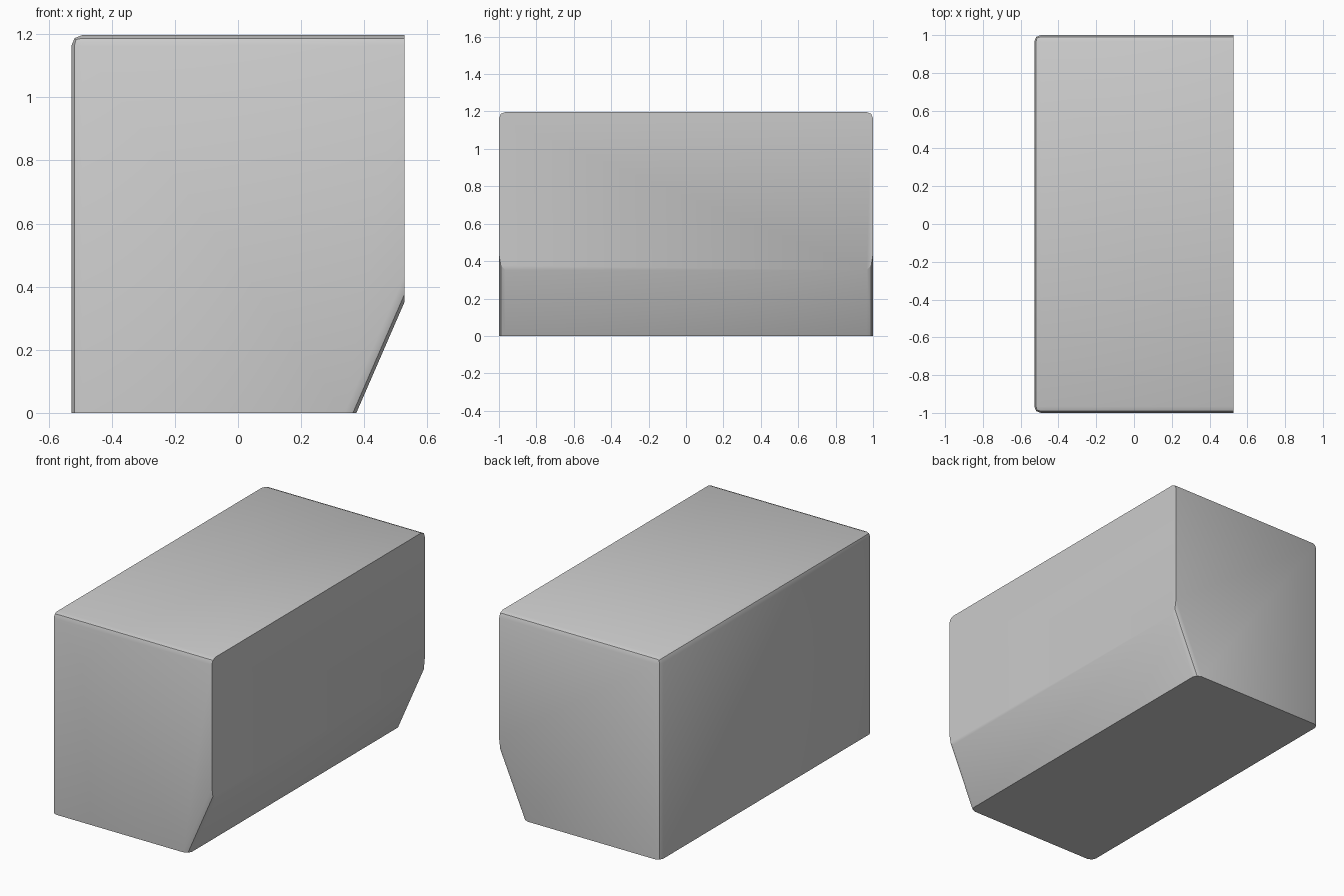
import bpy, bmesh, math

if "Cube" in bpy.data.objects:
    bpy.data.objects.remove(bpy.data.objects["Cube"])

W, H = 0.528, 1.197
# Side profile (x, z): block with a slanted lower right corner
profile = [(-W, 0), (0.375, 0), (W, 0.352), (W, H), (-W, H)]

bm = bmesh.new()
front = bm.faces.new([bm.verts.new((x, -1, z)) for x, z in profile])
res = bmesh.ops.extrude_face_region(bm, geom=[front], use_keep_orig=True)
for v in res["geom"]:
    if isinstance(v, bmesh.types.BMVert):
        v.co.y = 1
bmesh.ops.recalc_face_normals(bm, faces=bm.faces)


# Rounded edges: end-face rims on the top, left and slant, plus the top left edge
def is_rounded(e):
    m = (e.verts[0].co + e.verts[1].co) / 2
    if abs(m.y) < 0.5:
        return m.x < -0.5 and m.z > 1
    return m.z > 0.01 and m.x < W - 0.01


bmesh.ops.bevel(bm, geom=[e for e in bm.edges if is_rounded(e)], offset=0.034,
                offset_type='OFFSET', segments=2, profile=0.5, affect='EDGES')
bmesh.ops.recalc_face_normals(bm, faces=bm.faces)

mesh = bpy.data.meshes.new("cabinet_block")
bm.to_mesh(mesh)
bm.free()
block = bpy.data.objects.new("cabinet_block", mesh)
bpy.context.collection.objects.link(block)

# Smooth shading with sharp creases kept
bpy.context.view_layer.objects.active = block
block.select_set(True)
bpy.ops.object.shade_smooth_by_angle(angle=math.radians(30))
